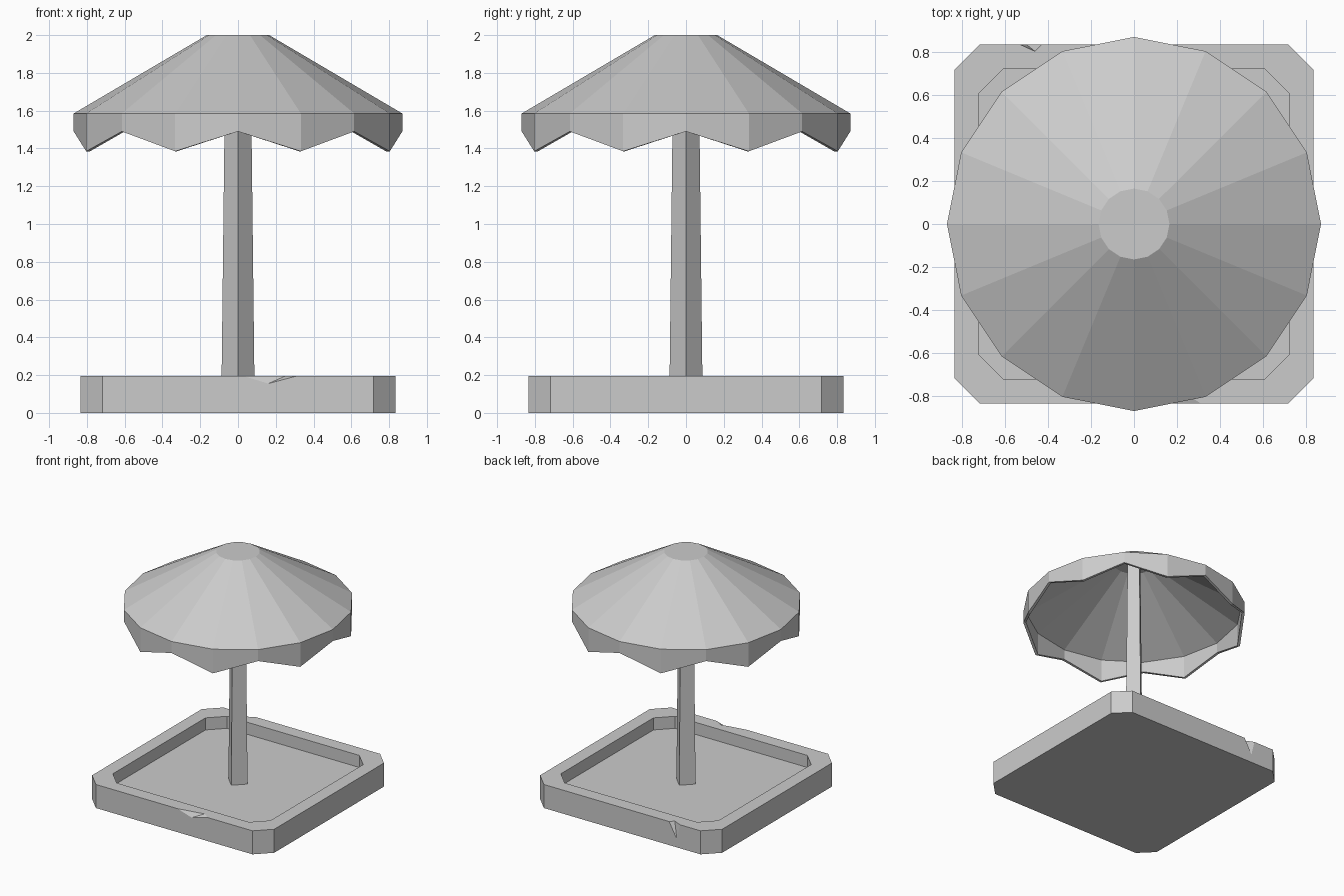
import bpy, bmesh, math
from mathutils import Vector

cube = bpy.data.objects.get("Cube")
if cube:
    bpy.data.objects.remove(cube, do_unlink=True)

grey = bpy.data.materials.new("plain_grey")
grey.use_nodes = True
colour = (0.6, 0.6, 0.6, 1)
grey.diffuse_color = colour
grey.node_tree.nodes["Principled BSDF"].inputs["Base Color"].default_value = colour


def finish(name, bm):
    bmesh.ops.recalc_face_normals(bm, faces=bm.faces)
    mesh = bpy.data.meshes.new(name)
    bm.to_mesh(mesh)
    bm.free()
    mesh.materials.append(grey)
    obj = bpy.data.objects.new(name, mesh)
    bpy.context.scene.collection.objects.link(obj)
    return obj


def loft(name, rings):
    """Skin a list of point rings and cap both ends."""
    bm = bmesh.new()
    rings = [[bm.verts.new(p) for p in ring] for ring in rings]
    for a, b in zip(rings, rings[1:]):
        for i in range(len(a)):
            j = (i + 1) % len(a)
            bm.faces.new((a[i], a[j], b[j], b[i]))
    bm.faces.new(rings[0])
    bm.faces.new(rings[-1])
    return finish(name, bm)


def circle(sides, radius, z, drop=0):
    """Polygon ring; drop lowers every second corner."""
    step = math.tau / sides
    return [(radius * math.cos(i * step), radius * math.sin(i * step),
             z - drop * (i % 2)) for i in range(sides)]


def octagon(half, cut, z):
    """Square ring with chamfered corners."""
    ring = []
    for sx, sy in ((1, 1), (-1, 1), (-1, -1), (1, -1)):
        corner = [(sx * half, sy * (half - cut), z), (sx * (half - cut), sy * half, z)]
        ring += corner if sx * sy > 0 else corner[::-1]
    return ring


def chip(target, a, b, inner, tip):
    """Cut a wedge-shaped nick whose valley runs from inner to tip."""
    points = [Vector(p) for p in (a, b, inner, tip)]
    middle = (points[2] + points[3]) / 2
    bm = bmesh.new()
    v = [bm.verts.new(middle + (p - middle) * 2) for p in points]
    for tri in ((0, 1, 2), (0, 1, 3), (0, 2, 3), (1, 2, 3)):
        bm.faces.new([v[i] for i in tri])
    cutter = finish("chip_cutter", bm)
    cutter.hide_render = True
    mod = target.modifiers.new("chip", "BOOLEAN")
    mod.operation = "DIFFERENCE"
    mod.solver = "EXACT"
    mod.object = cutter
    bpy.context.view_layer.objects.active = target
    bpy.ops.object.modifier_apply(modifier=mod.name)
    bpy.data.objects.remove(cutter, do_unlink=True)


# Tray base with a raised rim
HALF, TOP, FLOOR = 0.835, 0.195, 0.095
base = loft("tray_base", [
    octagon(HALF, 0.117, 0), octagon(HALF, 0.117, TOP),
    octagon(0.723, 0.117, TOP), octagon(0.723, 0.117, FLOOR)])

# Nicks in the front and back of the rim
chip(base, (0.03, -HALF, TOP), (0.31, -HALF, TOP),
     (0.25, -HALF + 0.04, TOP), (0.16, -HALF, 0.155))
chip(base, (-0.43, HALF, TOP), (-0.53, HALF, TOP),
     (-0.46, HALF - 0.032, TOP), (-0.5, HALF, 0.07))

# Tapered four-sided pole
loft("pole", [circle(4, 0.088, FLOOR - 0.01), circle(4, 0.066, 1.985)])

# Canopy: outer cone, scalloped skirt, then the inside surface
loft("canopy", [
    circle(16, 0.165, 2), circle(16, 0.87, 1.585),
    circle(16, 0.87, 1.49, 0.105), circle(16, 0.848, 1.49, 0.105),
    circle(16, 0.848, 1.575), circle(16, 0.16, 1.98)])
